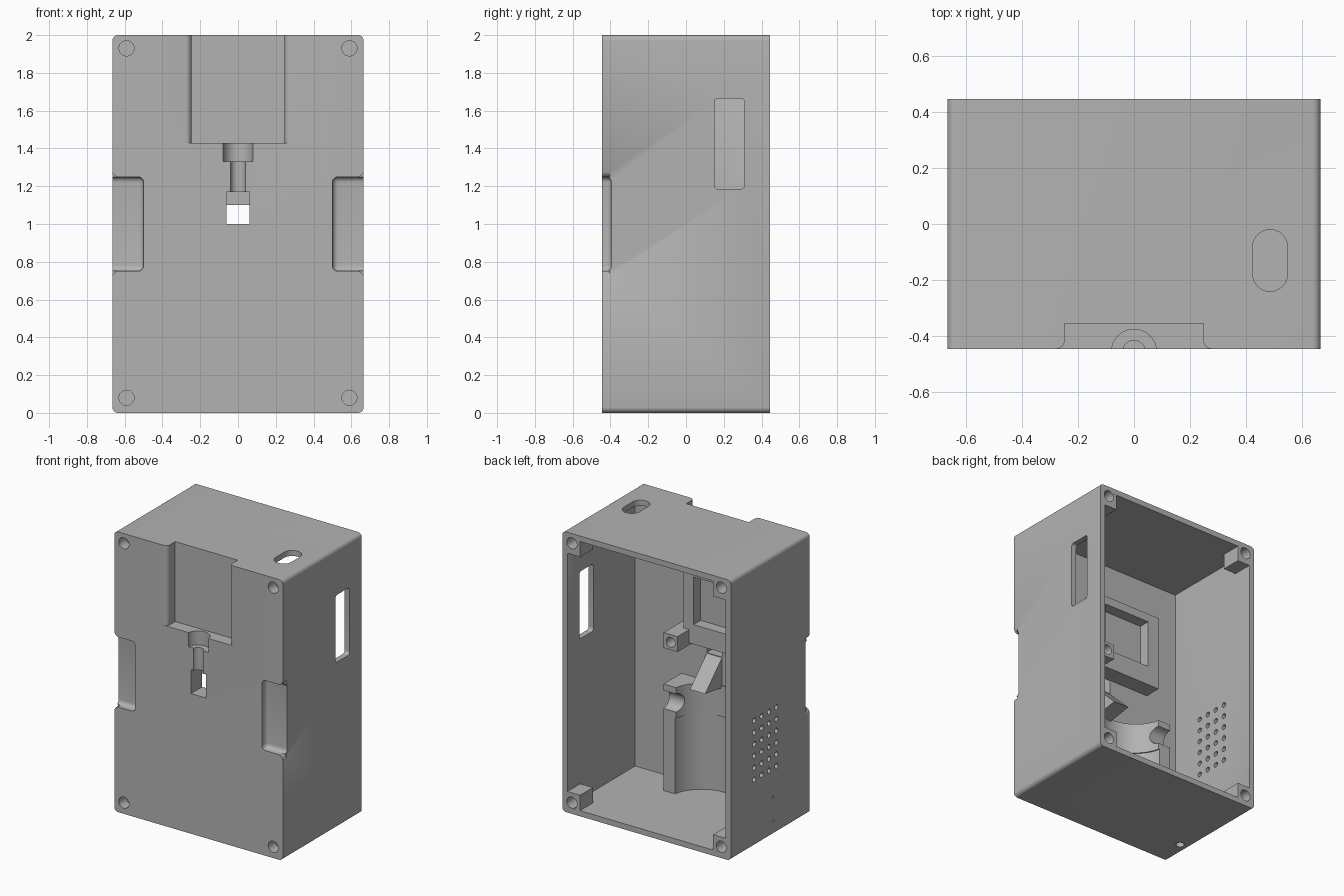
import bpy, bmesh, math
from mathutils import Matrix, Vector

if "Cube" in bpy.data.objects:
    bpy.data.objects.remove(bpy.data.objects["Cube"], do_unlink=True)

grey = bpy.data.materials.new("plain_grey")
grey.use_nodes = True
grey.diffuse_color = (0.45, 0.45, 0.45, 1)
grey.node_tree.nodes["Principled BSDF"].inputs["Base Color"].default_value = (0.45, 0.45, 0.45, 1)


def finish(name, bm):
    bmesh.ops.recalc_face_normals(bm, faces=bm.faces)
    mesh = bpy.data.meshes.new(name)
    bm.to_mesh(mesh)
    bm.free()
    mesh.materials.append(grey)
    ob = bpy.data.objects.new(name, mesh)
    bpy.context.collection.objects.link(ob)
    return ob


def box(name, x, y, z, round_axis=None, radius=0.03):
    """Box from ranges; optionally round the edges along one axis or 'all'."""
    bm = bmesh.new()
    bmesh.ops.create_cube(bm, size=1)
    for v in bm.verts:
        v.co = Vector([r[0] if c < 0 else r[1] for c, r in zip(v.co, (x, y, z))])
    if round_axis is not None:
        edges = [e for e in bm.edges if round_axis == "all"
                 or abs((e.verts[0].co - e.verts[1].co).normalized()[round_axis]) > 0.9]
        bmesh.ops.bevel(bm, geom=edges, offset=radius, segments=6, profile=0.5, affect="EDGES")
    return finish(name, bm)


def rods(name, centres, radius, length, axis, sides=32):
    """One mesh holding equal cylinders along an axis."""
    turn = {"x": Matrix.Rotation(math.pi / 2, 4, "Y"),
            "y": Matrix.Rotation(math.pi / 2, 4, "X"), "z": Matrix()}[axis]
    bm = bmesh.new()
    for c in centres:
        bmesh.ops.create_cone(bm, cap_ends=True, segments=sides, radius1=radius, radius2=radius,
                              depth=length, matrix=Matrix.Translation(c) @ turn)
    return finish(name, bm)


def prism(name, points, vector):
    bm = bmesh.new()
    face = bm.faces.new([bm.verts.new(p) for p in points])
    new = bmesh.ops.extrude_face_region(bm, geom=[face])["geom"]
    bmesh.ops.translate(bm, verts=[g for g in new if isinstance(g, bmesh.types.BMVert)], vec=vector)
    return finish(name, bm)


def cut(target, *cutters):
    for c in cutters:
        bpy.context.view_layer.objects.active = target
        mod = target.modifiers.new("cut", "BOOLEAN")
        mod.operation = "DIFFERENCE"
        mod.solver = "EXACT"
        mod.object = c
        bpy.ops.object.modifier_apply(modifier=mod.name)
        bpy.data.objects.remove(c, do_unlink=True)


W, D, H, WALL = 0.665, 0.445, 2.0, 0.04
INNER = -0.32          # inside of the front wall
corners = [(sx * 0.59, z) for sx in (-1, 1) for z in (0.08, 1.93)]

# Case shell, open at the back
case = box("case", (-W, W), (-D, D), (0, H), 1)
cut(case, box("cavity", (WALL - W, W - WALL), (INNER, 1), (WALL, H - WALL)))

# Top pocket with rounded mouth
r, half, floor = 0.03, 0.247, -0.355
side = [(half, floor)]
for i in range(7):
    t = i / 6 * math.pi / 2
    side.append((half + r - r * math.cos(t), -D + r - r * math.sin(t)))
side.append((half + r, -0.6))
outline = side + [(-x, y) for x, y in reversed(side)]
cut(case, prism("pocket", [(x, y, 1.43) for x, y in outline], (0, 0, 1)))

# Stepped cable channel and the opening below it
cut(case,
    rods("wide_channel", [(0, -0.455, 1.39)], 0.08, 0.12, "z"),
    rods("narrow_channel", [(0, -0.455, 1.25)], 0.04, 0.22, "z"),
    box("opening", (-0.06, 0.06), (-0.6, -0.2), (1.0, 1.17)))

# Finger grips on both front edges, with flared ends
for s in (-1, 1):
    cut(case, box("grip", sorted((s * 0.5, s * 0.8)), (-0.6, -0.395), (0.75, 1.25), "all"))
    for e in (-1, 1):
        z = 1 + e * 0.249
        flare = [(s * 0.64, z), (s * 0.655, z + e * 0.01), (s * 0.666, z + e * 0.03), (s * 0.7, z + e * 0.03),
                 (s * 0.7, z)]
        cut(case, prism("flare", [(x, -0.5, k) for x, k in flare], (0, 0.095, 0)))

# Side slot, top oval, bottom hole
cut(case,
    box("side_slot", (0.55, 0.8), (0.15, 0.31), (1.185, 1.665), 0, 0.02),
    box("top_oval", (0.423, 0.547), (-0.24, -0.02), (1.9, 2.1), 2, 0.0615),
    rods("bottom_hole", [(-0.59, -0.23, 0)], 0.028, 0.2, "z"))

# Vent grid and two pin holes in the right wall
vents = [(-W, 0.18 - i * 0.083, 0.48 + j * 0.084) for i in range(4) for j in range(6)]
cut(case, rods("vents", vents, 0.018, 0.2, "x", 16),
    rods("pin_holes", [(-W, -0.035, z) for z in (0.1, 0.27)], 0.009, 0.2, "x", 12))

# Screw recesses in the front corners
cut(case, rods("front_holes", [(x, -D, z) for x, z in corners], 0.04, 0.16, "y"))

parts = [case]

# Corner posts at the open back
for n, (x, z) in enumerate(corners):
    s = 1 if x > 0 else -1
    zr = (0.02, 0.15) if z < 1 else (1.85, 1.98)
    post = box("corner_post_%d" % n, sorted((s * 0.525, s * 0.645)), (0.3, D - 0.0005), zr)
    cut(post, rods("post_hole", [(x, D, z)], 0.04, 0.22, "y"))
    cut(case, rods("rim_hole", [(x, D, z)], 0.04, 0.22, "y"))
    parts.append(post)

# Cradle for an upright round part, notched through its lips
cx = -0.075
cradle = box("cradle", (cx - 0.335, cx + 0.335), (INNER - 0.005, -0.118), (0.03, 0.8))
cut(cradle,
    rods("lower_bore", [(cx, -0.07, 0.3)], 0.25, 0.56, "z", 64),
    rods("upper_bore", [(cx, -0.07, 0.75)], 0.242, 0.4, "z", 64),
    rods("lip_notch", [(cx, -0.118, 0.69)], 0.065, 1, "x"))
parts.append(cradle)

# Ramp below the opening
parts.append(prism("ramp", [(-0.06, INNER - 0.005, 1.0), (-0.06, -0.13, 0.81), (-0.06, INNER - 0.005, 0.78)],
                   (0.12, 0, 0)))

# Module frame and its screw boss
frame = box("module_frame", (-0.38, 0.16), (INNER - 0.005, -0.2), (1.1, 1.64))
cut(frame, box("frame_recess", (-0.29, 0.08), (-0.28, 0), (1.24, 1.58)))
boss = box("screw_boss", (0.115, 0.225), (INNER - 0.005, -0.07), (1.085, 1.195))
cut(boss, rods("boss_hole", [(0.17, -0.07, 1.14)], 0.035, 0.2, "y"))
parts += [frame, boss]

# Small connector block on the floor by the right wall
parts.append(box("connector_block", (-0.64, -0.52), (-0.14, -0.08), (0.03, 0.32)))

# Smooth curved walls, sharp edges kept
bpy.ops.object.select_all(action="DESELECT")
for ob in parts:
    ob.select_set(True)
bpy.context.view_layer.objects.active = case
bpy.ops.object.shade_smooth_by_angle(angle=math.radians(30))
